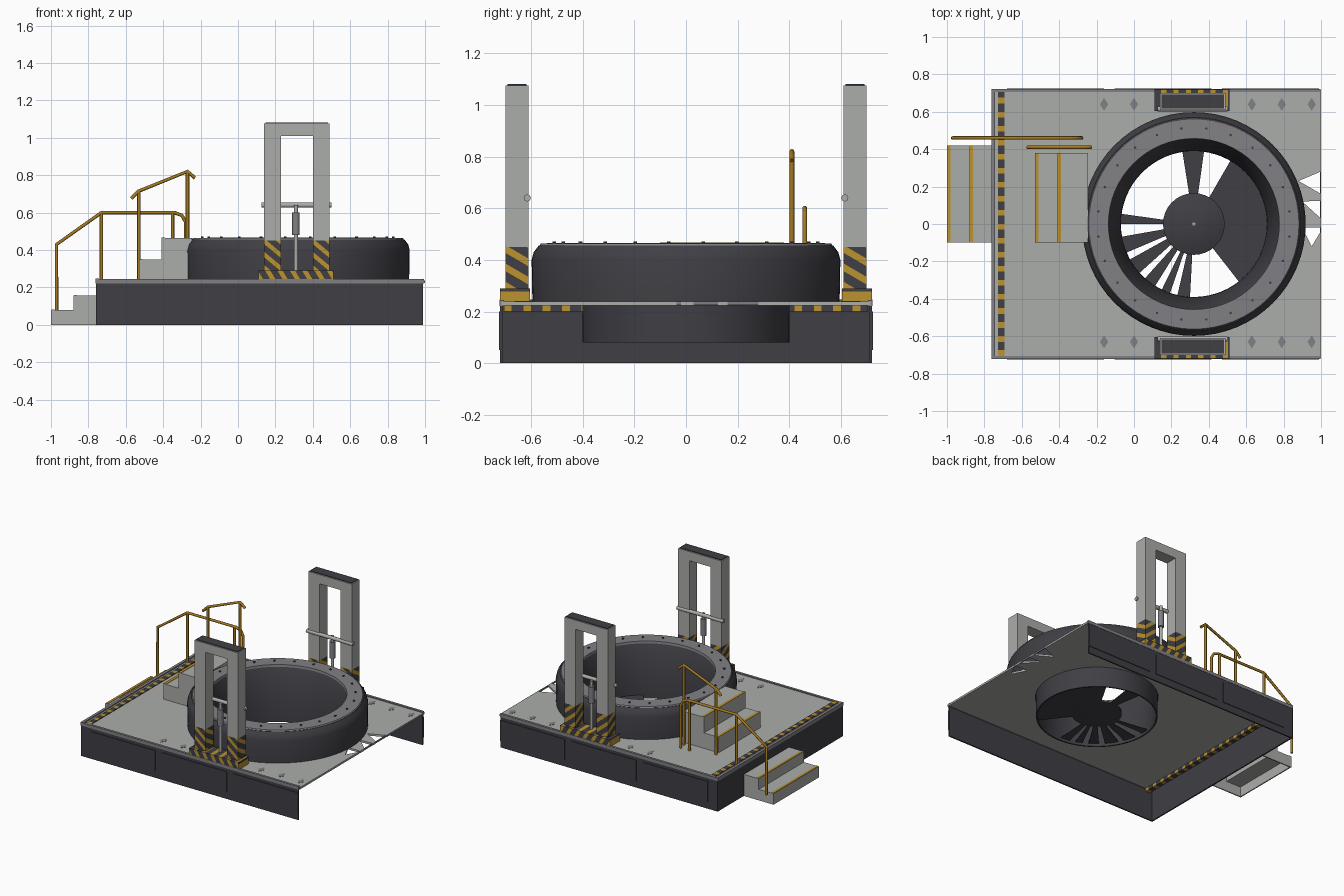
import bpy, bmesh, math
from mathutils import Vector

if "Cube" in bpy.data.objects:
    bpy.data.objects.remove(bpy.data.objects["Cube"])


def material(name, r, g, b):
    m = bpy.data.materials.new(name)
    m.use_nodes = True
    m.diffuse_color = (r, g, b, 1)
    m.node_tree.nodes["Principled BSDF"].inputs["Base Color"].default_value = (r, g, b, 1)
    return m


light = material("light grey paint", 0.41, 0.42, 0.40)
dark = material("dark grey steel", 0.05, 0.049, 0.059)
mid = material("mid grey steel", 0.22, 0.22, 0.235)
yellow = material("safety yellow", 0.5, 0.29, 0.03)
rail_paint = material("rail ochre", 0.36, 0.19, 0.015)

CX = 0.32  # centre of the round duct


def make(name, bm, *mats):
    bmesh.ops.recalc_face_normals(bm, faces=bm.faces)
    me = bpy.data.meshes.new(name)
    bm.to_mesh(me)
    bm.free()
    for m in mats:
        me.materials.append(m)
    ob = bpy.data.objects.new(name, me)
    bpy.context.collection.objects.link(ob)
    return ob


def box_bm(x, y, z):
    bm = bmesh.new()
    for v in bmesh.ops.create_cube(bm, size=1)["verts"]:
        v.co = [(a + b) / 2 + c * (b - a) for (a, b), c in zip((x, y, z), v.co)]
    return bm


def box(name, x, y, z, mat):
    return make(name, box_bm(x, y, z), mat)


def striped_box(name, x, y, z, direction, period, duty=0.42):
    """Box cut by parallel planes, with faces coloured by stripe."""
    bm = box_bm(x, y, z)
    d = Vector(direction)
    spots = [v.co.dot(d) for v in bm.verts]
    lo, hi = min(spots), max(spots)
    for i in range(int((hi - lo) / period) + 1):
        for cut in (i, i + duty):
            bmesh.ops.bisect_plane(bm, geom=bm.verts[:] + bm.edges[:] + bm.faces[:],
                                   plane_co=d * ((lo + cut * period) / d.length_squared), plane_no=d)
    for f in bm.faces:
        phase = (f.calc_center_median().dot(d) - lo) / period % 1
        f.material_index = 1 if phase < duty else 0
    return make(name, bm, dark, yellow)


def smooth(ob, angle=30):
    bpy.ops.object.select_all(action="DESELECT")
    ob.select_set(True)
    bpy.context.view_layer.objects.active = ob
    bpy.ops.object.shade_smooth_by_angle(angle=math.radians(angle))


def lathe(name, profile, mat, centre=(CX, 0), steps=64, closed=False):
    bm = bmesh.new()
    vs = [bm.verts.new((r, 0, z)) for r, z in profile]
    pairs = list(zip(vs, vs[1:])) + ([(vs[-1], vs[0])] if closed else [])
    es = [bm.edges.new(p) for p in pairs]
    bmesh.ops.spin(bm, geom=vs + es, cent=(0, 0, 0), axis=(0, 0, 1), angle=2 * math.pi, steps=steps)
    bmesh.ops.remove_doubles(bm, verts=bm.verts, dist=1e-4)
    bmesh.ops.translate(bm, verts=bm.verts, vec=(*centre, 0))
    ob = make(name, bm, mat)
    smooth(ob)
    return ob


def tube(name, paths, radius, mat):
    cu = bpy.data.curves.new(name, "CURVE")
    cu.dimensions = "3D"
    cu.bevel_depth, cu.bevel_resolution, cu.use_fill_caps = radius, 2, True
    for path in paths:
        sp = cu.splines.new("POLY")
        sp.points.add(len(path) - 1)
        for p, co in zip(sp.points, path):
            p.co = (*co, 1)
    cu.materials.append(mat)
    ob = bpy.data.objects.new(name, cu)
    bpy.context.collection.objects.link(ob)
    return ob


def prism(name, outline, z0, z1, mat):
    bm = bmesh.new()
    f = bm.faces.new([bm.verts.new((x, y, z0)) for x, y in outline])
    new = bmesh.ops.extrude_face_region(bm, geom=[f])["geom"]
    bmesh.ops.translate(bm, verts=[g for g in new if isinstance(g, bmesh.types.BMVert)], vec=(0, 0, z1 - z0))
    return make(name, bm, mat)


def arc(radius, a, b, n):
    steps = [math.radians(a + (b - a) * i / n) for i in range(n + 1)]
    return [(CX + radius * math.cos(t), radius * math.sin(t)) for t in steps]


# Deck with the duct opening and the gaps at its open end
deck = box("deck", (-0.755, 1.0), (-0.715, 0.715), (0.224, 0.238), light)
holes = [arc(0.405, 0, 354, 59),
         [(0.88, 0.23), (1.01, 0.285), (1.01, 0.155)],
         [(0.9, 0.12), (1.01, 0.125), (1.01, 0.02)],
         [(0.9, -0.02), (1.01, -0.02), (0.95, -0.12)]]
bpy.context.view_layer.objects.active = deck
for outline in holes:
    cutter = prism("deck_cutter", outline, 0.1, 0.4, dark)
    mod = deck.modifiers.new("opening", "BOOLEAN")
    mod.operation, mod.solver, mod.object = "DIFFERENCE", "EXACT", cutter
    bpy.ops.object.modifier_apply(modifier=mod.name)
    bpy.data.objects.remove(cutter)
box("end_bar", (0.994, 1.0), (-0.72, 0.72), (0.226, 0.238), mid)

# Skirt walls, open at one end, and the rim above them
box("end_skirt", (-0.76, -0.75), (-0.72, 0.72), (0, 0.224), dark)
box("end_rim", (-0.762, -0.742), (-0.722, 0.722), (0.222, 0.247), mid)
for s, side in ((-1, "front"), (1, "back")):
    def ys(a, b):
        return tuple(sorted((s * a, s * b)))
    box(side + "_skirt", (-0.76, 0.99), ys(0.71, 0.72), (0, 0.224), dark)
    box(side + "_rim", (-0.76, 0.995), ys(0.705, 0.722), (0.222, 0.245), mid)
    for i in range(3):
        x = -0.68 + i * 0.575
        box(side + "_skirt_panel", (x, x + 0.52), ys(0.715, 0.725), (0.05, 0.2), dark)

    # Lifting gantry: striped foot and legs, uprights, beam
    striped_box(side + "_gantry_foot", (0.11, 0.51), ys(0.605, 0.72), (0.238, 0.29), (1, 0, 0.6), 0.066)
    for x in (0.14, 0.40):
        striped_box(side + "_gantry_leg", (x, x + 0.09), ys(0.61, 0.7), (0.29, 0.45), (1, 0.7, 1.2), 0.085)
        box(side + "_gantry_upright", (x, x + 0.09), ys(0.61, 0.7), (0.45, 1.01), light)
    box(side + "_gantry_beam", (0.14, 0.49), ys(0.61, 0.7), (1.01, 1.076), light)
    box(side + "_gantry_cap", (0.148, 0.482), ys(0.618, 0.692), (1.076, 1.081), dark)

    # Cross bar and hydraulic ram
    tube(side + "_cross_bar", [[(0.125, s * 0.615, 0.64), (0.50, s * 0.615, 0.64)]], 0.014, light)
    c = (0.31, s * 0.645)
    lathe(side + "_ram_rod", [(0, 0.29), (0.011, 0.29), (0.011, 0.64), (0, 0.64)], light, c, 16)
    lathe(side + "_ram_cylinder", [(0, 0.48), (0.02, 0.48), (0.02, 0.60), (0, 0.60)], mid, c, 16)

# Hazard strip along the stair end
striped_box("hazard_strip", (-0.727, -0.692), (-0.705, 0.705), (0.2, 0.243), (0, 1, 0), 0.075, 0.4)

# Duct ring: outer body, bell mouth, lower tube, top flange and bolts
lathe("duct_ring", [(0.595, 0.238), (0.598, 0.40), (0.59, 0.43), (0.57, 0.456), (0.46, 0.458), (0.435, 0.40),
                    (0.415, 0.32), (0.392, 0.20), (0.39, 0.08), (0.40, 0.08), (0.402, 0.238)], dark, closed=True)
lathe("ring_flange", [(0.455, 0.45), (0.57, 0.45), (0.562, 0.464), (0.457, 0.466)], mid, closed=True)
for x, y in arc(0.515, 7.5, 352.5, 23):
    lathe("flange_bolt", [(0, 0.472), (0.007, 0.472), (0.007, 0.46)], dark, (x, y), 8)

# Fan: cone hub, shaft end and uneven blades
lathe("fan_hub", [(0, 0.09), (0.165, 0.10), (0.165, 0.115), (0, 0.18)], dark, steps=32)
lathe("fan_shaft", [(0, 0.19), (0.012, 0.19), (0.012, 0.17)], light, steps=12)
for a, b in ((82, 99), (172, 180), (190, 203), (209, 222), (228, 238), (244, 251), (257, 267), (308, 420)):
    n = max(2, (b - a) // 8)
    prism("fan_blade", arc(0.393, a, b, n) + arc(0.14, b, a, n), 0.1, 0.106, dark)

# Outer steps (hollow) and inner steps, with yellow nosings
for lo, hi, top in ((-1.0, -0.88, 0.08), (-0.88, -0.76, 0.157)):
    box("outer_tread", (lo, hi), (-0.1, 0.42), (top - 0.008, top), light)
    box("outer_riser", (lo, lo + 0.008), (-0.1, 0.42), (0 if lo < -0.9 else 0.072, top), light)
    for y in (-0.1, 0.412):
        box("outer_step_side", (lo, hi), (y, y + 0.008), (0, top), light)
    box("outer_nosing", (lo + 0.002, lo + 0.02), (-0.1, 0.42), (top, top + 0.003), yellow)
for lo, hi, top in ((-0.53, -0.41, 0.35), (-0.41, -0.245, 0.464)):
    box("inner_step", (lo, hi), (-0.1, 0.38), (0.238, top), light)
    box("inner_nosing", (lo, lo + 0.02), (-0.1, 0.38), (top, top + 0.003), yellow)

# Handrails beside the two flights
y = 0.46
tube("outer_handrail", [
    [(-0.97, y, 0.08), (-0.97, y, 0.43), (-0.73, y, 0.60), (-0.34, y, 0.60), (-0.30, y, 0.585),
     (-0.28, y, 0.55), (-0.28, y, 0.238)],
    [(-0.73, y, 0.238), (-0.73, y, 0.60)], [(-0.35, y, 0.238), (-0.35, y, 0.60)]], 0.0095, rail_paint)
y = 0.41
tube("inner_handrail", [
    [(-0.57, y, 0.675), (-0.53, y, 0.715), (-0.27, y, 0.82), (-0.23, y, 0.785)],
    [(-0.53, y, 0.238), (-0.53, y, 0.715)], [(-0.27, y, 0.238), (-0.27, y, 0.82)]], 0.0095, rail_paint)

# Worn patches on the deck
for x in (-0.16, 0.0, 0.63, 0.79, 0.95):
    for y in (-0.63, 0.64):
        w = 0.022
        prism("worn_patch", [(x - w, y), (x, y - 1.6 * w), (x + w, y), (x, y + 1.6 * w)], 0.237, 0.24, mid)
